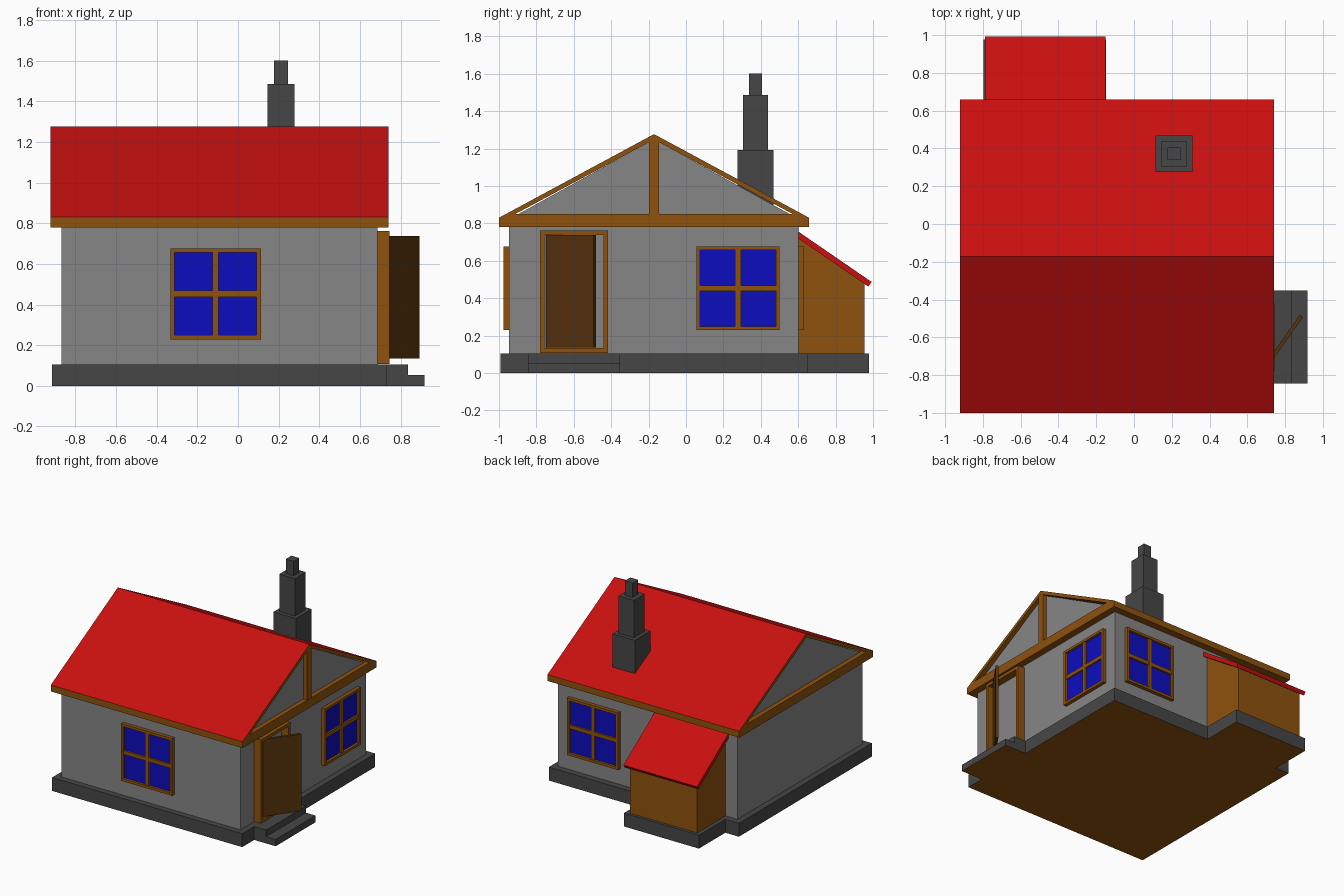
import bpy, bmesh, math
from mathutils import Matrix, Vector

if "Cube" in bpy.data.objects:
    bpy.data.objects.remove(bpy.data.objects["Cube"])


def material(name, r, g, b):
    m = bpy.data.materials.new(name)
    m.diffuse_color = (r, g, b, 1)
    m.use_nodes = True
    m.node_tree.nodes["Principled BSDF"].inputs["Base Color"].default_value = m.diffuse_color
    return m


RED = material("roof red", 0.58, 0.005, 0.005)
WOOD = material("wood brown", 0.275, 0.085, 0.004)
DARK_WOOD = material("dark wood", 0.095, 0.032, 0.004)
WALL = material("wall gray", 0.24, 0.24, 0.24)
STONE = material("stone gray", 0.062, 0.062, 0.062)
BLUE = material("glass blue", 0.004, 0.004, 0.52)


def finish(name, bm, mat, rule_mat=None, rule=None):
    """Turn a bmesh into an object; faces whose normal passes the rule get rule_mat."""
    bmesh.ops.recalc_face_normals(bm, faces=bm.faces)
    me = bpy.data.meshes.new(name)
    me.materials.append(mat)
    if rule:
        me.materials.append(rule_mat)
        bm.normal_update()
        for f in bm.faces:
            f.material_index = int(rule(f.normal))
    bm.to_mesh(me)
    bm.free()
    ob = bpy.data.objects.new(name, me)
    bpy.context.collection.objects.link(ob)
    return ob


def box(name, x, y, z, mat, matrix=Matrix(), rule_mat=None, rule=None):
    bm = bmesh.new()
    bmesh.ops.create_cube(bm, size=1)
    for v in bm.verts:
        v.co = matrix @ Vector([(a + b) / 2 + c * (b - a) for (a, b), c in zip((x, y, z), v.co)])
    return finish(name, bm, mat, rule_mat, rule)


def prism(name, profile, x0, x1, mat, rule_mat=None, rule=None):
    """Extrude a (y, z) profile along x."""
    bm = bmesh.new()
    face = bm.faces.new([bm.verts.new((x0, y, z)) for y, z in profile])
    ext = bmesh.ops.extrude_face_region(bm, geom=[face])
    bmesh.ops.translate(bm, vec=(x1 - x0, 0, 0),
                        verts=[v for v in ext["geom"] if isinstance(v, bmesh.types.BMVert)])
    return finish(name, bm, mat, rule_mat, rule)


def frame(name, w, z0, z1, depth, bar, matrix):
    """Four bars around an opening, centred on local x = 0 and facing local -y."""
    h = w / 2
    for side, x in (("left", (-h, -h + bar)), ("right", (h - bar, h))):
        box(f"{name}_{side}", x, (-depth, 0), (z0, z1), WOOD, matrix)
    for side, z in (("bottom", (z0, z0 + bar)), ("top", (z1 - bar, z1))):
        box(f"{name}_{side}", (-h + bar, h - bar), (-depth, 0), z, WOOD, matrix)


def window(name, x, y, angle):
    m = Matrix.Translation((x, y, 0)) @ Matrix.Rotation(math.radians(angle), 4, "Z")
    frame(name + "_frame", 0.444, 0.229, 0.677, 0.028, 0.02, m)
    box(name + "_mullion", (-0.015, 0.015), (-0.024, 0), (0.249, 0.657), WOOD, m)
    box(name + "_crossbar", (-0.202, 0.202), (-0.023, 0), (0.438, 0.468), WOOD, m)
    box(name + "_glass", (-0.202, 0.202), (-0.009, 0), (0.249, 0.657), BLUE, m)


def down(n):
    return n.z < -0.5


def up(n):
    return n.z > 0.3


# Stone base, shed base and door steps, with brown undersides
for name, x, y, top in (
        ("base", (-0.915, 0.732), (-0.993, 0.652), 0.105),
        ("shed_base", (-0.797, -0.147), (0.652, 0.978), 0.105),
        ("upper_step", (0.732, 0.836), (-0.845, -0.353), 0.105),
        ("lower_step", (0.836, 0.918), (-0.845, -0.353), 0.053)):
    box(name, x, y, (0, top), STONE, rule_mat=WOOD, rule=down)

# House walls and gable
box("walls", (-0.868, 0.686), (-0.947, 0.602), (0.105, 0.785), WALL)
prism("gable_walls", [(-0.95, 0.82), (0.608, 0.82), (-0.171, 1.25)], -0.885, 0.705, WALL)

# Roof: red slopes over wooden edges, ceiling beam and king post
prism("roof", [(-1, 0.83), (-0.171, 1.277), (0.658, 0.83), (0.658, 0.803),
               (-0.171, 1.248), (-1, 0.803)], -0.922, 0.74, WOOD, RED, up)
prism("eaves_beam", [(-1, 0.78), (0.658, 0.78), (0.658, 0.81), (0.59, 0.85),
                     (-0.93, 0.85), (-1, 0.81)], -0.922, 0.74, WOOD)
box("king_post", (0.70, 0.738), (-0.198, -0.144), (0.845, 1.25), WOOD)

# Stepped chimney
for name, h, z in (("chimney_base", 0.097, (0.85, 1.193)),
                   ("chimney_middle", 0.067, (1.193, 1.486)),
                   ("chimney_top", 0.034, (1.486, 1.6))):
    box(name, (0.212 - h, 0.212 + h), (0.372 - h, 0.372 + h), z, STONE)

# Lean-to shed
prism("shed_walls", [(0.60, 0.105), (0.955, 0.105), (0.955, 0.485), (0.60, 0.725)],
      -0.765, -0.185, WOOD)
prism("shed_roof", [(0.602, 0.755), (0.992, 0.487), (0.975, 0.462), (0.602, 0.718)],
      -0.79, -0.152, RED)

# Windows on the front, right and back
window("front_window", -0.11, -0.947, 0)
window("right_window", 0.686, 0.278, 90)
window("back_window", 0.37, 0.602, 180)

# Door frame and half-open door
door_m = Matrix.Translation((0.686, -0.599, 0)) @ Matrix.Rotation(math.radians(90), 4, "Z")
frame("door_frame", 0.364, 0.108, 0.762, 0.059, 0.025, door_m)
leaf_m = Matrix.Translation((0.705, -0.742, 0)) @ Matrix.Rotation(math.radians(54.5), 4, "Z")
box("door_leaf", (0, 0.312), (-0.01, 0.01), (0.135, 0.738), DARK_WOOD, leaf_m)
